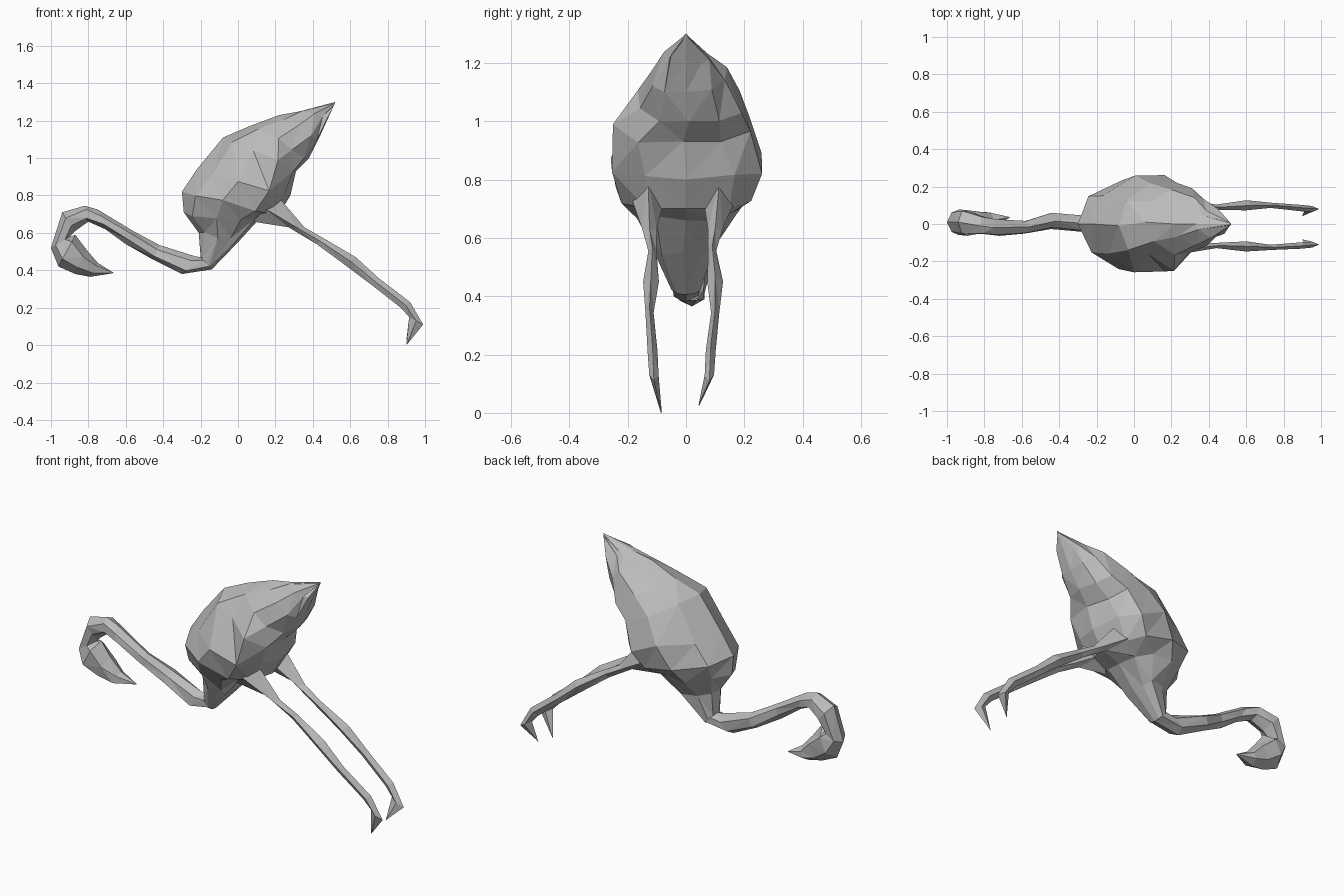
import bpy, bmesh, math, random
from mathutils import Vector

random.seed(4)
cube = bpy.data.objects.get("Cube")
if cube:
    bpy.data.objects.remove(cube)

grey = bpy.data.materials.new("plain grey")
grey.use_nodes = True
grey.diffuse_color = (0.5, 0.5, 0.5, 1)
grey.node_tree.nodes["Principled BSDF"].inputs["Base Color"].default_value = (0.5, 0.5, 0.5, 1)


def loft(name, stations, sides, jitter=0.0, sag=0.0):
    """Skin rings; a station is (upper x, z, lower x, z, centre y, half width).
    sag moves the widest part of each ring towards its lower end."""
    bm = bmesh.new()
    rings = []
    for i, (xa, za, xb, zb, y, w) in enumerate(stations):
        a, b = Vector((xa, y, za)), Vector((xb, y, zb))
        mid, half = (a + b) / 2, (a - b) / 2
        ring = []
        for k in range(sides):
            c, s = math.cos(math.tau * k / sides), math.sin(math.tau * k / sides)
            p = mid + half * (c - sag * s * s) + Vector((0, w * s, 0))
            if 0 < i < len(stations) - 1 and k % (sides // 2):
                p += Vector([random.uniform(-jitter, jitter) for _ in range(3)])
            ring.append(bm.verts.new(p))
        rings.append(ring)
    for r, s in zip(rings, rings[1:]):
        for k in range(sides):
            n = (k + 1) % sides
            bm.faces.new((r[k], r[n], s[n], s[k]))
    bm.faces.new(rings[0])
    bm.faces.new(rings[-1])
    bmesh.ops.recalc_face_normals(bm, faces=bm.faces)
    bmesh.ops.triangulate(bm, faces=bm.faces)
    mesh = bpy.data.meshes.new(name)
    bm.to_mesh(mesh)
    bm.free()
    mesh.materials.append(grey)
    obj = bpy.data.objects.new(name, mesh)
    bpy.context.collection.objects.link(obj)
    return obj


# Body, from the narrow chest stem up to the pointed tail
elbow = (-.20, .47, -.14, .405, 0, .052)
body = loft("body", [
    elbow,
    (-.21, .60, 0, .55, -.01, .105),
    (-.29, .71, .10, .66, 0, .18),
    (-.30, .82, .22, .70, 0, .245),
    (-.22, .94, .28, .80, 0, .26),
    (-.08, 1.11, .31, .93, -.01, .245),
    (.06, 1.17, .38, 1.0, .01, .19),
    (.22, 1.23, .43, 1.10, 0, .135),
    (.33, 1.25, .48, 1.21, 0, .07),
    (.52, 1.30, .515, 1.285, 0, .006),
], 10, .015, .22)

# Tuck the upper right flank in above the folded wing
for v in body.data.vertices:
    if v.co.z > 1.0:
        v.co.y = max(v.co.y, -.165)

# Curved neck
head_joint = (-1.0, .52, -.90, .58, .01, .06)
loft("neck", [
    elbow,
    (-.23, .475, -.30, .38, 0, .05),
    (-.42, .535, -.46, .46, .015, .045),
    (-.56, .61, -.60, .54, -.015, .034),
    (-.75, .725, -.71, .62, -.02, .047),
    (-.82, .745, -.80, .66, -.01, .056),
    (-.94, .71, -.87, .61, .01, .068),
    head_joint,
], 6, .008)

# Head tapering into the beak
loft("head", [
    head_joint,
    (-.96, .42, -.87, .59, .01, .08),
    (-.87, .38, -.81, .51, .01, .068),
    (-.79, .365, -.75, .44, .02, .045),
    (-.665, .385, -.67, .39, .035, .003),
], 6, .006)

# Trailing legs: broad thigh, slim shank with a knobbly knee, hooked foot
profile = [
    (.21, .80, .08, .66, .055), (.355, .63, .27, .63, .025), (.46, .57, .42, .54, .014),
    (.63, .47, .57, .43, .027), (.75, .36, .71, .325, .014),
    (.92, .23, .87, .20, .017), (.99, .11, .915, .15, .016),
    (.905, .005, .90, 0, .002)]
for name, lift, ys in (
        ("left_leg", .025, (.115, .10, .09, .10, .10, .085, .08, .045)),
        ("right_leg", 0, (-.13, -.125, -.115, -.12, -.125, -.115, -.11, -.085))):
    stations = [(xa, za, xb, zb, y, w) for (xa, za, xb, zb, w), y in zip(profile, ys)]
    xa, za, xb, zb, y, w = stations[-1]
    stations[-1] = (xa, za + lift, xb, zb + lift, y, w)
    loft(name, stations, 4)
